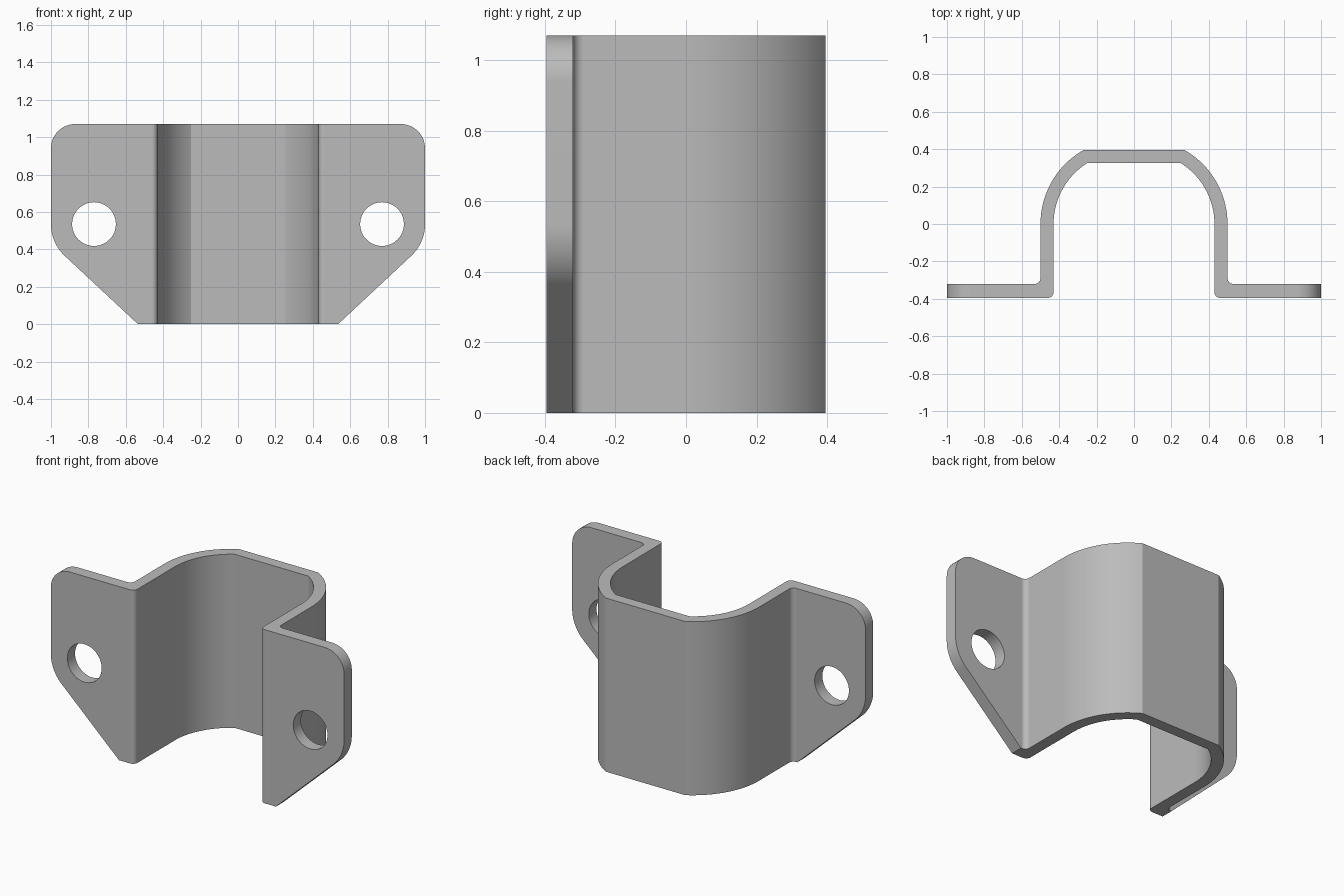
import bpy, bmesh, math
from mathutils import Vector, Matrix

cube = bpy.data.objects.get("Cube")
if cube:
    bpy.data.objects.remove(cube, do_unlink=True)

HEIGHT, BACK, FLANGE = 1.07, 0.395, -0.32
HOLE = (0.77, 0.535)


def rounded(a, corner, b, radius, steps=12):
    """Points of a fillet at a corner, between the directions of a and b."""
    a, c, b = Vector(a), Vector(corner), Vector(b)
    u, v = (a - c).normalized(), (b - c).normalized()
    half = u.angle(v) / 2
    centre = c + (u + v).normalized() * radius / math.sin(half)
    start = c + u * radius / math.tan(half) - centre
    turn = u.angle_signed(v)
    sweep = math.copysign(math.pi - abs(turn), turn)
    return [centre + Matrix.Rotation(sweep * i / steps, 2) @ start
            for i in range(steps + 1)]


def arc(radius, top, centre_x=0.045, steps=24):
    """Shoulder arc from the straight wall up to the flat back."""
    end = math.asin(top / radius)
    return [Vector((centre_x + radius * math.cos(end * i / steps),
                    radius * math.sin(end * i / steps))) for i in range(steps + 1)]


def mirrored(half):
    return half + [Vector((-p[0], p[1])) for p in reversed(half)]


def prism(name, points, axis, low, high):
    """Extrude a 2D outline along y or z."""
    place = (lambda p, d: (p[0], p[1], d)) if axis == "z" else (lambda p, d: (p[0], d, p[1]))
    bm = bmesh.new()
    base = bm.faces.new([bm.verts.new(place(p, low)) for p in points])
    top = bmesh.ops.extrude_face_region(bm, geom=[base])["geom"]
    shift = Vector(place((0, 0), high - low))
    bmesh.ops.translate(bm, vec=shift, verts=[g for g in top if isinstance(g, bmesh.types.BMVert)])
    bmesh.ops.recalc_face_normals(bm, faces=bm.faces)
    mesh = bpy.data.meshes.new(name)
    bm.to_mesh(mesh)
    bm.free()
    ob = bpy.data.objects.new(name, mesh)
    bpy.context.collection.objects.link(ob)
    return ob


# Bent strip: flat back, curved shoulders, straight walls and side flanges
outer = (list(reversed(rounded((1, FLANGE), (0.5, FLANGE), (0.5, 0), 0.03, 8)))
         + [Vector((1.1, FLANGE)), Vector((1.1, -BACK))])
inner = rounded((1, -BACK), (0.43, -BACK), (0.43, 0), 0.03, 8)
half = list(reversed(arc(0.455, BACK))) + outer + inner + arc(0.385, 0.325)
bracket = prism("bracket", mirrored(half), "z", -0.1, HEIGHT + 0.1)

# Front outline with rounded upper corners and sloping lower edges
low, side = (0.535, 0), (1, 0.434)
outline = ([Vector(low)] + rounded(low, side, (1, HEIGHT), 0.23)
           + rounded((1, 0.5), (1, HEIGHT), (0, HEIGHT), 0.13))
cutters = [(prism("outline_cutter", mirrored(outline), "y", -1, 1), "INTERSECT")]

# Bolt holes
for sign, label in ((-1, "right"), (1, "left")):
    ring = [(sign * HOLE[0] + 0.117 * math.cos(a), HOLE[1] + 0.117 * math.sin(a))
            for a in (math.tau * i / 48 for i in range(48))]
    cutters.append((prism(label + "_hole_cutter", ring, "y", -0.6, -0.2), "DIFFERENCE"))

bpy.ops.object.select_all(action="DESELECT")
bpy.context.view_layer.objects.active = bracket
bracket.select_set(True)
for cutter, operation in cutters:
    cutter.hide_render = True
    mod = bracket.modifiers.new("cut", "BOOLEAN")
    mod.operation, mod.object, mod.solver = operation, cutter, "EXACT"
    bpy.ops.object.modifier_apply(modifier=mod.name)
    bpy.data.objects.remove(cutter, do_unlink=True)

# Grey metal
grey = bpy.data.materials.new("grey_metal")
grey.use_nodes = True
color = (0.5, 0.5, 0.5, 1)
grey.diffuse_color = color
grey.node_tree.nodes["Principled BSDF"].inputs["Base Color"].default_value = color
bracket.data.materials.clear()
bracket.data.materials.append(grey)

bpy.ops.object.shade_smooth_by_angle(angle=math.radians(20))
bracket.modifiers.new("even_shading", "WEIGHTED_NORMAL").keep_sharp = True
